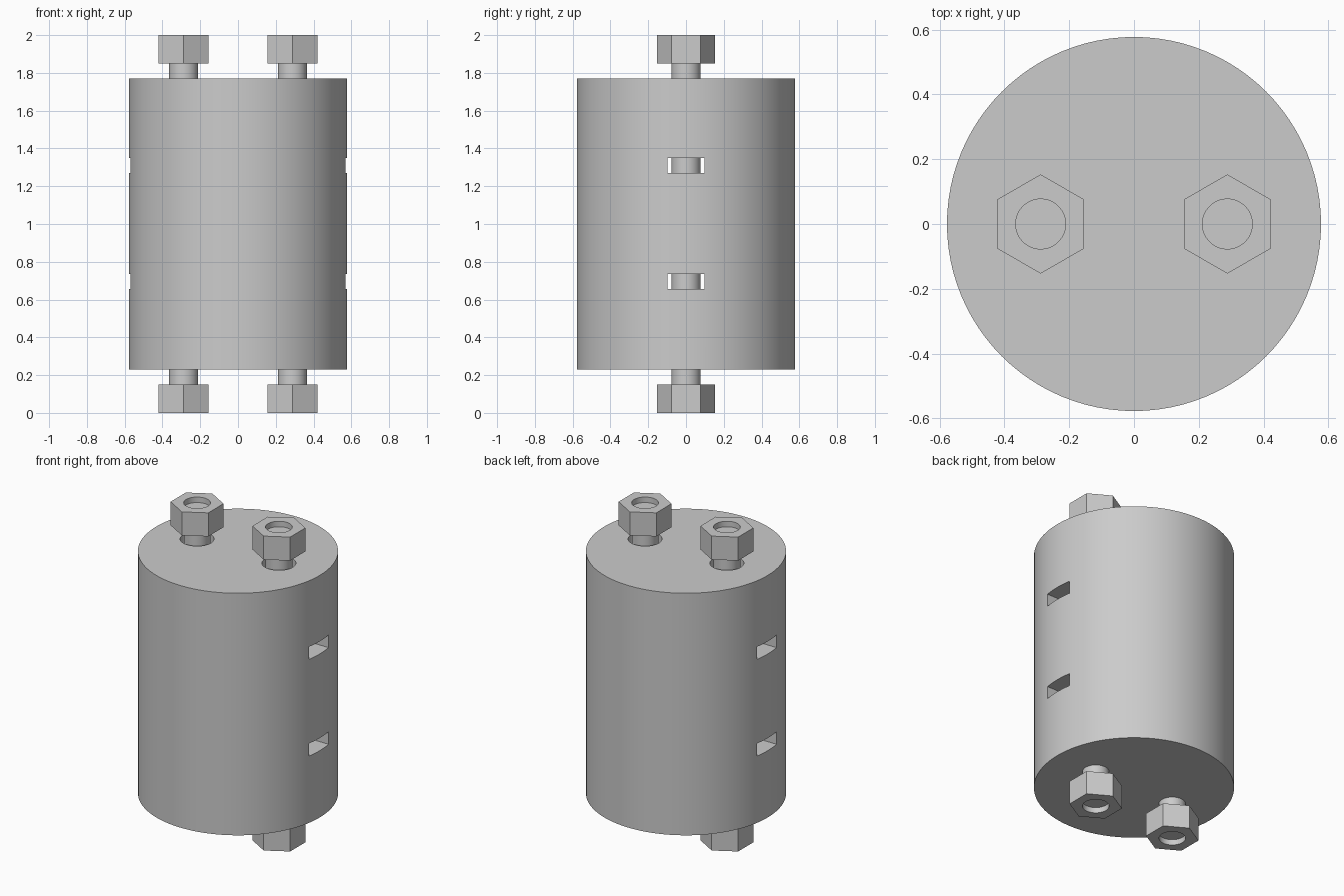
import bpy
import math

cube = bpy.data.objects.get("Cube")
if cube:
    bpy.data.objects.remove(cube, do_unlink=True)

# One plain grey for every part
grey = bpy.data.materials.new("light_grey")
grey.use_nodes = True
colour = (0.6, 0.6, 0.6, 1)
grey.diffuse_color = colour
grey.node_tree.nodes["Principled BSDF"].inputs["Base Color"].default_value = colour

BODY_R, BODY_LOW, BODY_HIGH = 0.577, 0.23, 1.77
ROD_X, ROD_R, HOLE_R = 0.288, 0.077, 0.098
NUT_R, NUT_H, RECESS = 0.153, 0.15, 0.035
TOP = 2.0


def cylinder(name, radius, low, high, x=0, sides=64):
    """Upright cylinder or prism between two heights."""
    bpy.ops.mesh.primitive_cylinder_add(
        vertices=sides, radius=radius, depth=high - low,
        location=(x, 0, (low + high) / 2))
    obj = bpy.context.object
    obj.name = name
    obj.data.materials.append(grey)
    return obj


def box(name, size, location):
    bpy.ops.mesh.primitive_cube_add(size=1, location=location)
    obj = bpy.context.object
    obj.name = name
    obj.scale = size
    obj.data.materials.append(grey)
    return obj


def cut(target, cutter):
    mod = target.modifiers.new("cut_" + cutter.name, 'BOOLEAN')
    mod.operation = 'DIFFERENCE'
    mod.solver = 'EXACT'
    mod.object = cutter
    bpy.ops.object.select_all(action='DESELECT')
    bpy.context.view_layer.objects.active = target
    target.select_set(True)
    bpy.ops.object.modifier_apply(modifier=mod.name)
    bpy.data.objects.remove(cutter, do_unlink=True)


def smooth(obj):
    bpy.ops.object.select_all(action='DESELECT')
    bpy.context.view_layer.objects.active = obj
    obj.select_set(True)
    bpy.ops.object.shade_smooth_by_angle(angle=math.radians(30))


# Round body with rod holes and two slots running side to side
body = cylinder("body", BODY_R, BODY_LOW, BODY_HIGH, sides=96)
for x in (-ROD_X, ROD_X):
    cut(body, cylinder("rod_hole", HOLE_R, BODY_LOW + 0.2, TOP, x))
for z in (0.695, 1.31):
    cut(body, box("slot", (2, 0.196, 0.08), (0, 0, z)))
smooth(body)

# Rods with a hexagonal nut at each end
for side, x in (("right", -ROD_X), ("left", ROD_X)):
    rod = cylinder(side + "_rod", ROD_R, RECESS, TOP - RECESS, x)
    smooth(rod)
    for end, low in (("lower", 0), ("upper", TOP - NUT_H)):
        nut = cylinder(f"{side}_{end}_nut", NUT_R, low, low + NUT_H, x, sides=6)
        cut(nut, cylinder("nut_hole", ROD_R, low - 0.1, low + NUT_H + 0.1, x))
        smooth(nut)
